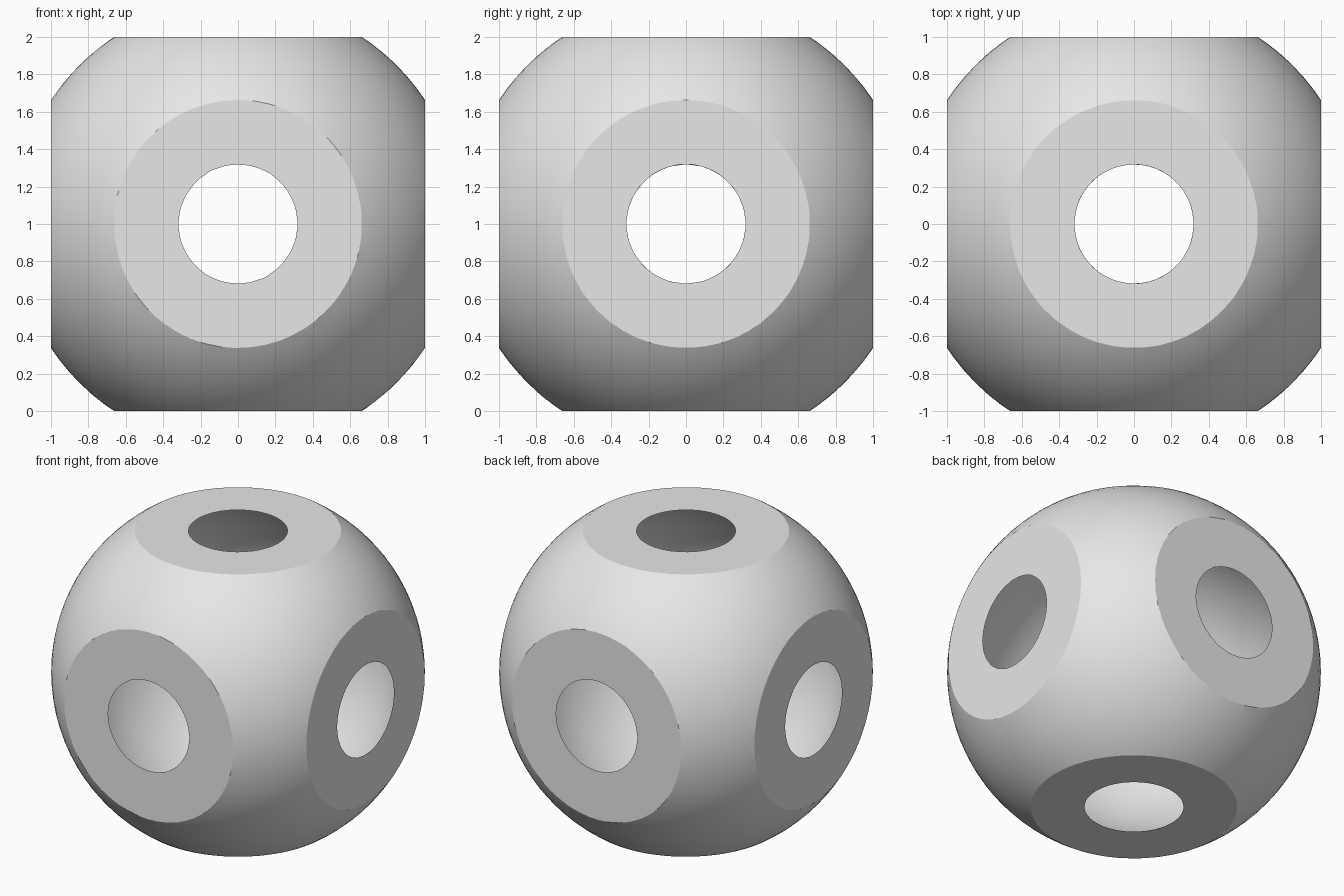
import bpy
import bmesh
from mathutils import Vector

cube = bpy.data.objects.get("Cube")
if cube:
    bpy.data.objects.remove(cube, do_unlink=True)

OUTER, INNER, HALF = 1.2, 1.05, 1.0

# One plain grey
grey = bpy.data.materials.new("light_grey")
grey.use_nodes = True
colour = (0.8, 0.8, 0.8, 1.0)
grey.diffuse_color = colour
for node in grey.node_tree.nodes:
    if node.type == 'BSDF_PRINCIPLED':
        node.inputs["Base Color"].default_value = colour

# Concentric outer and inner skins of the hollow ball
bm = bmesh.new()
for radius in (OUTER, INNER):
    bmesh.ops.create_icosphere(bm, subdivisions=5, radius=radius)

# Slice both skins flat on six sides, then close each rim with a flat ring
for axis in range(3):
    for sign in (-1, 1):
        normal = Vector((0, 0, 0))
        normal[axis] = sign
        bmesh.ops.bisect_plane(
            bm, geom=bm.verts[:] + bm.edges[:] + bm.faces[:], dist=1e-5,
            plane_co=normal * HALF, plane_no=normal, clear_outer=True)
        rims = [e for e in bm.edges if e.is_boundary and
                all(abs(v.co[axis] * sign - HALF) < 1e-4 for v in e.verts)]
        bmesh.ops.triangle_fill(bm, edges=rims, use_beauty=True, normal=normal)
        for e in rims:
            e.smooth = False

bmesh.ops.recalc_face_normals(bm, faces=bm.faces[:])
for f in bm.faces:
    f.smooth = True

# Stand the ball on the floor
bmesh.ops.translate(bm, verts=bm.verts[:], vec=(0, 0, HALF))
mesh = bpy.data.meshes.new("hollow_ball")
bm.to_mesh(mesh)
bm.free()
mesh.materials.append(grey)
ball = bpy.data.objects.new("hollow_ball", mesh)
bpy.context.collection.objects.link(ball)
